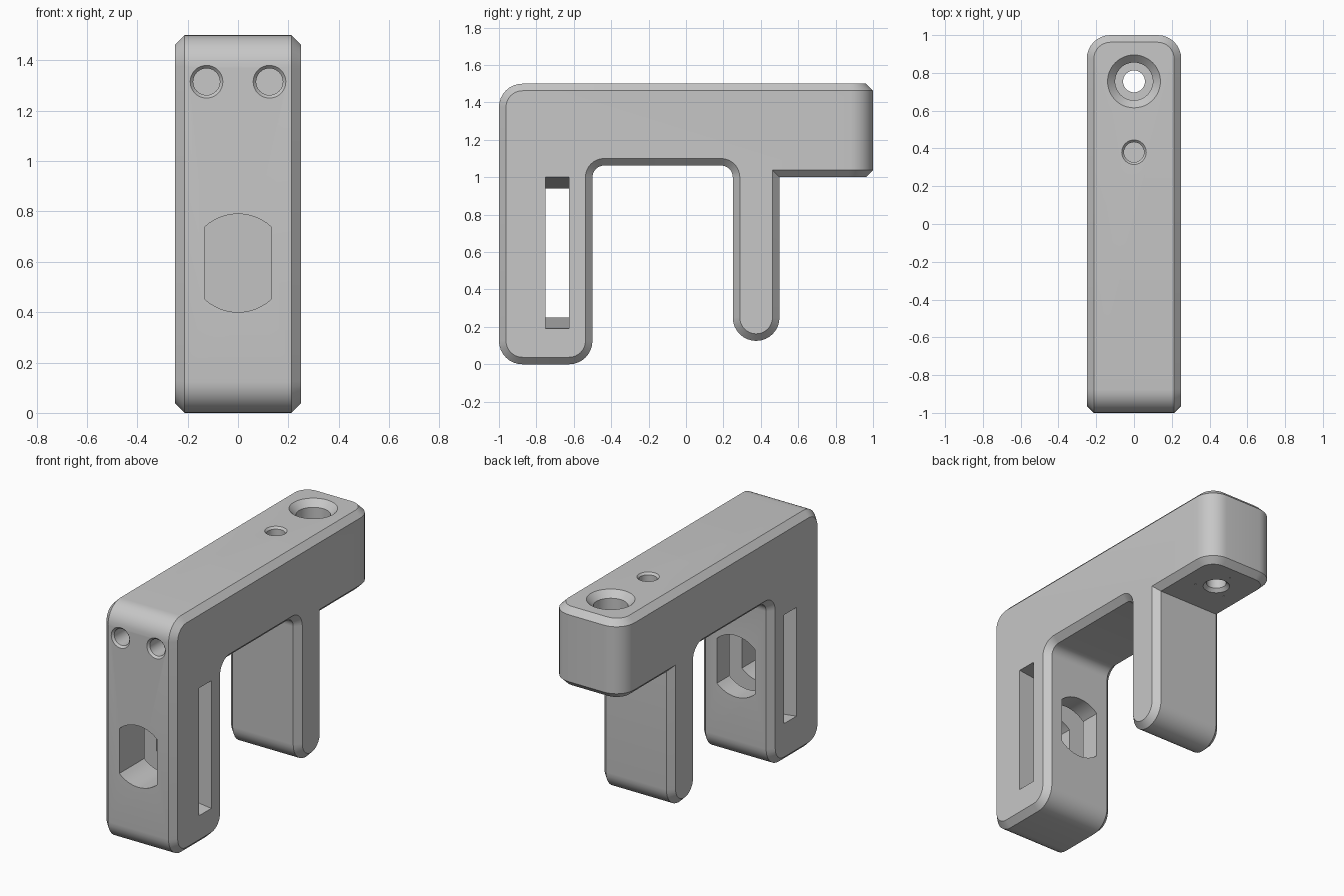
import bpy, bmesh
from math import sin, cos, radians, asin, degrees
from mathutils import Matrix, Vector

cube = bpy.data.objects.get("Cube")
if cube:
    bpy.data.objects.remove(cube, do_unlink=True)

GREY = (0.57, 0.57, 0.57, 1.0)
mat = bpy.data.materials.new("plain grey")
mat.use_nodes = True
mat.diffuse_color = GREY
bsdf = mat.node_tree.nodes["Principled BSDF"]
bsdf.inputs["Base Color"].default_value = GREY
bsdf.inputs["Roughness"].default_value = 0.6


def arc(cx, cy, r, a0, a1, n=8):
    angles = [radians(a0 + (a1 - a0) * i / n) for i in range(n + 1)]
    return [(cx + r * cos(a), cy + r * sin(a)) for a in angles]


def loft(rings):
    """Skin a list of equal-length rings and cap both ends."""
    bm = bmesh.new()
    loops = [[bm.verts.new(p) for p in ring] for ring in rings]
    for a, b in zip(loops, loops[1:]):
        for i in range(len(a)):
            j = (i + 1) % len(a)
            bm.faces.new((a[i], a[j], b[j], b[i]))
    bm.faces.new(loops[0])
    bm.faces.new(loops[-1])
    bmesh.ops.recalc_face_normals(bm, faces=bm.faces[:])
    return bm


def make_object(name, bm):
    mesh = bpy.data.meshes.new(name)
    bm.to_mesh(mesh)
    bm.free()
    mesh.materials.append(mat)
    obj = bpy.data.objects.new(name, mesh)
    bpy.context.scene.collection.objects.link(obj)
    return obj


cutters = []


def cut(name, bm):
    obj = make_object(name, bm)
    obj.hide_render = True
    cutters.append(obj)


def drill(name, spot, toward, profile, n=32):
    """Round cutter: profile holds (radius, depth) measured from the surface."""
    bm = loft([[(x, y, d) for x, y in arc(0, 0, r, 0, 360, n)[:-1]] for r, d in profile])
    turn = Vector((0, 0, 1)).rotation_difference(Vector(toward)).to_matrix().to_4x4()
    bm.transform(Matrix.Translation(spot) @ turn)
    cut(name, bm)


# Bracket body: side outline pushed across the width
outline = (arc(-0.875, 0.125, 0.125, 180, 270)
           + arc(-0.625, 0.125, 0.125, 270, 360)
           + arc(-0.4375, 1.0, 0.0625, 180, 90)
           + arc(0.1875, 1.0, 0.0625, 90, 0)
           + arc(0.375, 0.25, 0.125, 180, 360, 16)
           + [(0.5, 1.0), (1.0, 1.0), (1.0, 1.5)]
           + arc(-0.875, 1.375, 0.125, 90, 180))
bm = loft([[(x, y, z) for y, z in outline] for x in (-0.25, 0.25)])

# Round the upright corners at the back, then chamfer every outer sharp edge
corners = [e for e in bm.edges
           if all(v.co.y > 0.99 for v in e.verts)
           and abs(e.verts[0].co.x - e.verts[1].co.x) < 0.01]
bmesh.ops.bevel(bm, geom=corners, offset=0.125, offset_type='OFFSET', segments=8,
                profile=0.5, affect='EDGES', clamp_overlap=False)
bm.normal_update()
sharp = [e for e in bm.edges if e.is_manifold and e.calc_face_angle_signed() > 0.7]
bmesh.ops.bevel(bm, geom=sharp, offset=0.0375, offset_type='OFFSET', segments=1,
                profile=0.5, affect='EDGES', clamp_overlap=False, loop_slide=True)
bmesh.ops.recalc_face_normals(bm, faces=bm.faces[:])
body = make_object("bracket_body", bm)

# Flat-sided round window through the front leg
half, radius = 0.133, 0.195
tilt = degrees(asin(half / radius))
window = (arc(0, 0.595, radius, 90 - tilt, 90 + tilt, 12)
          + arc(0, 0.595, radius, 270 - tilt, 270 + tilt, 12))
cut("window_cutter", loft([[(x, y, z) for x, z in window] for y in (-1.1, -0.4)]))


# Sideways slot, tapering in height from one side to the other
def slot_ring(x):
    h = 0.375 + 0.06 * x / 0.5
    return [(x, y, 0.595 + s * h) for y, s in
            ((-0.75, -1), (-0.625, -1), (-0.625, 1), (-0.75, 1))]


cut("slot_cutter", loft([slot_ring(-0.3), slot_ring(0.3)]))

# Chamfered blind holes: two on the front, one on top
blind = [(0.065, -0.05), (0.065, 0), (0.053, 0.013), (0.053, 0.4)]
for side in (-1, 1):
    drill("front_hole_cutter", (side * 0.125, -1, 1.315), (0, 1, 0), blind)
drill("top_hole_cutter", (0, 0.38, 1.5), (0, 0, -1), blind)

# Stepped bolt hole through the arm
drill("bolt_hole_cutter", (0, 0.755, 1.5), (0, 0, -1),
      [(0.14, -0.05), (0.14, 0), (0.1, 0.04), (0.1, 0.25), (0.058, 0.25),
       (0.058, 0.48), (0.078, 0.5), (0.078, 0.55)], 48)

# Three pinholes around the bolt hole underneath
for x, y in arc(0, 0.755, 0.125, -30, 210, 2):
    drill("pinhole_cutter", (x, y, 1.0), (0, 0, 1), [(0.005, -0.02), (0.005, 0.1)], 8)

# Cut everything out and keep the finished mesh
for c in cutters:
    mod = body.modifiers.new(c.name, 'BOOLEAN')
    mod.operation, mod.solver, mod.object = 'DIFFERENCE', 'EXACT', c
bpy.context.view_layer.update()
graph = bpy.context.evaluated_depsgraph_get()
final = bpy.data.meshes.new_from_object(body.evaluated_get(graph))
body.modifiers.clear()
body.data = final
for c in cutters:
    bpy.data.objects.remove(c, do_unlink=True)

# Smooth the rounds, keep chamfers crisp
for o in bpy.context.selected_objects:
    o.select_set(False)
body.select_set(True)
bpy.context.view_layer.objects.active = body
bpy.ops.object.shade_smooth_by_angle(angle=radians(25))
